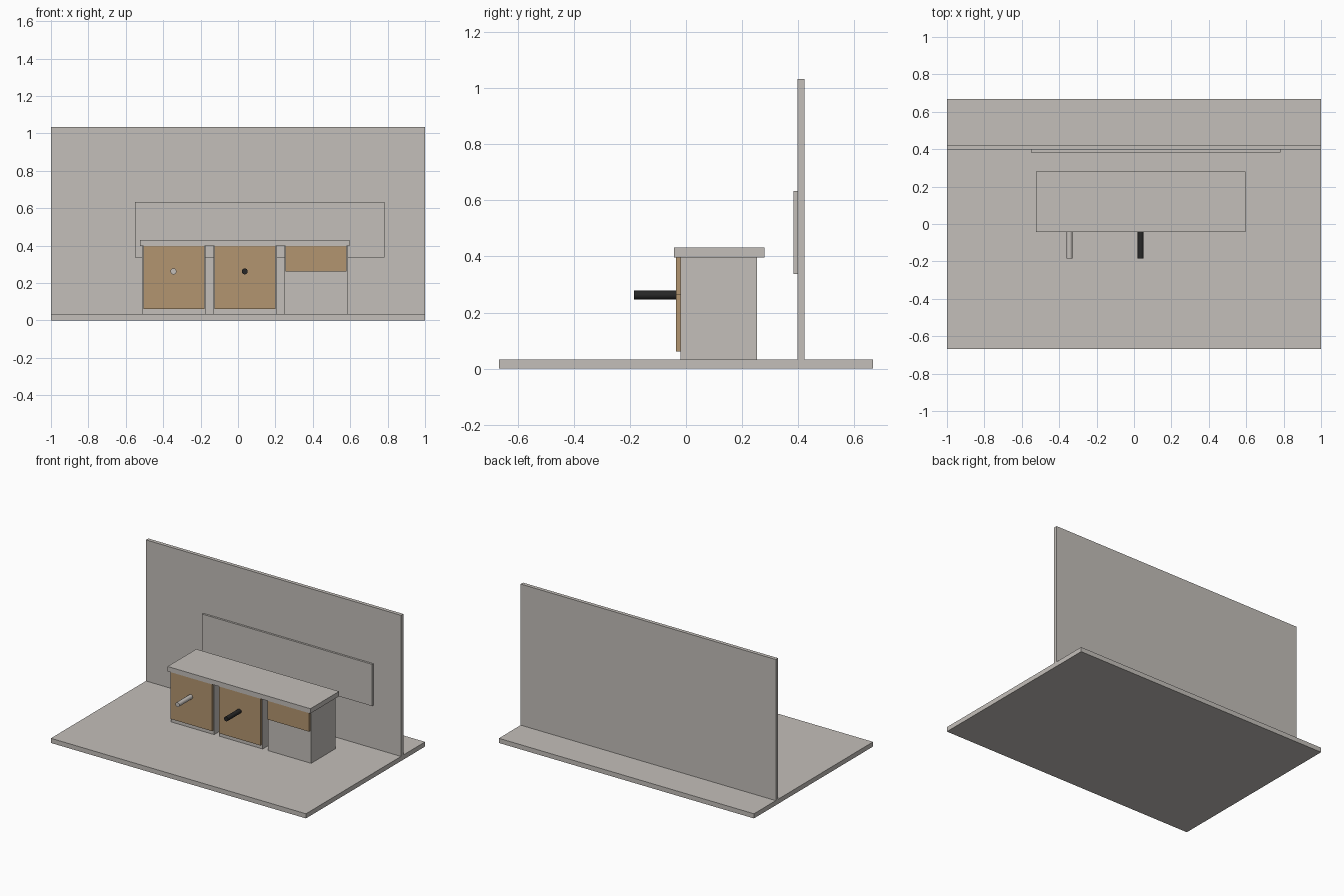
import bpy
import math

if "Cube" in bpy.data.objects:
    bpy.data.objects.remove(bpy.data.objects["Cube"])


def material(name, rgb):
    m = bpy.data.materials.new(name)
    m.diffuse_color = (*rgb, 1)
    m.use_nodes = True
    m.node_tree.nodes["Principled BSDF"].inputs["Base Color"].default_value = m.diffuse_color
    return m


stone = material("warm grey", (0.55, 0.52, 0.49))
wood = material("light wood", (0.45, 0.30, 0.16))
black = material("black", (0.02, 0.02, 0.02))


def box(name, x, y, z, mat):
    """Box from (min, max) pairs on each axis."""
    bpy.ops.mesh.primitive_cube_add(size=1, location=[sum(r) / 2 for r in (x, y, z)])
    ob = bpy.context.object
    ob.name = name
    ob.scale = [r[1] - r[0] for r in (x, y, z)]
    bpy.ops.object.transform_apply(location=False, rotation=False, scale=True)
    ob.data.materials.append(mat)
    return ob


def handle(name, x, mat):
    """Round peg handle pointing out of a door."""
    y0, y1 = -0.185, -0.03
    bpy.ops.mesh.primitive_cylinder_add(
        vertices=16, radius=0.016, depth=y1 - y0,
        location=(x, (y0 + y1) / 2, 0.262), rotation=(math.pi / 2, 0, 0))
    ob = bpy.context.object
    ob.name = name
    ob.data.materials.append(mat)
    bpy.ops.object.shade_smooth_by_angle(angle=math.radians(35))


FLOOR, UNDER = 0.033, 0.397  # floor top, worktop underside

# Room: floor slab, rear wall and splashback panel
box("floor", (-1, 1), (-0.667, 0.667), (0, FLOOR), stone)
box("rear_wall", (-1, 1), (0.397, 0.423), (FLOOR, 1.033), stone)
box("splashback", (-0.55, 0.783), (0.383, 0.397), (0.337, 0.633), stone)

# Cabinets with their fronts: (name, centre x, bottom of the front)
for name, cx, bottom in (("left", -0.343, 0.062),
                         ("middle", 0.038, 0.062),
                         ("right", 0.418, 0.262)):
    box(name + "_cabinet", (cx - 0.17, cx + 0.17), (-0.02, 0.253), (FLOOR, UNDER), stone)
    box(name + "_front", (cx - 0.163, cx + 0.163), (-0.036, -0.02), (bottom, UNDER), wood)

# Worktop
box("worktop", (-0.523, 0.597), (-0.042, 0.28), (UNDER, 0.431), stone)

# Door handles
handle("left_handle", -0.345, stone)
handle("middle_handle", 0.036, black)
